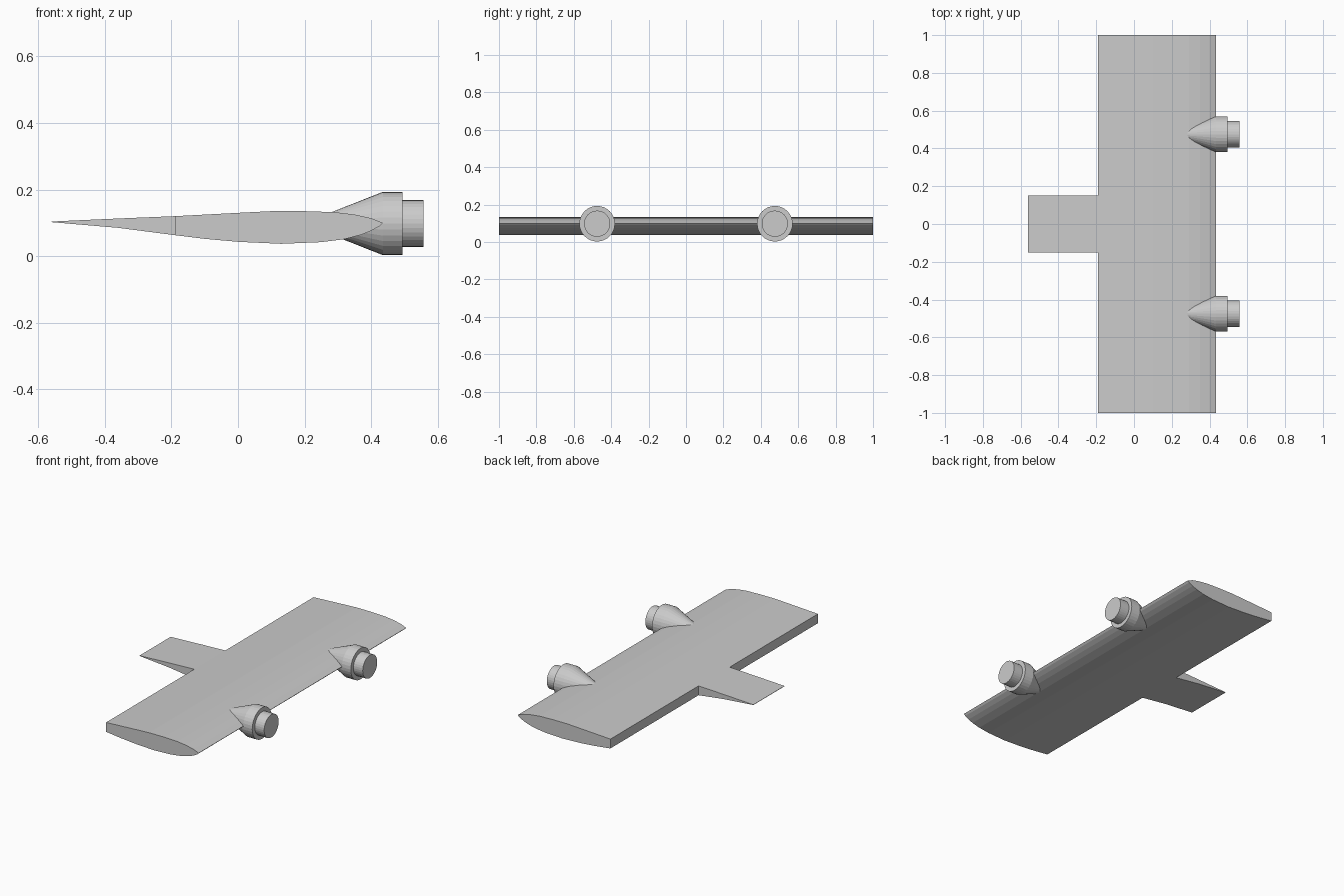
import bpy, bmesh
from math import radians
from mathutils import Matrix, Vector

cube = bpy.data.objects.get("Cube")
if cube:
    bpy.data.objects.remove(cube)

grey = bpy.data.materials.new("light grey")
grey.use_nodes = True
colour = (0.6, 0.6, 0.6, 1)
grey.diffuse_color = colour
grey.node_tree.nodes["Principled BSDF"].inputs["Base Color"].default_value = colour


def add_object(name, bm):
    bmesh.ops.recalc_face_normals(bm, faces=bm.faces)
    mesh = bpy.data.meshes.new(name)
    bm.to_mesh(mesh)
    bm.free()
    mesh.materials.append(grey)
    obj = bpy.data.objects.new(name, mesh)
    bpy.context.collection.objects.link(obj)
    return obj


# Wing: blunt-backed aerofoil section (x, z) swept along the span
SECTION = [(-0.19, 0.12), (0, 0.13), (0.1, 0.135), (0.2, 0.135), (0.29, 0.132),
           (0.35, 0.125), (0.4, 0.114), (0.435, 0.1), (0.425, 0.09), (0.4, 0.076),
           (0.37, 0.064), (0.32, 0.051), (0.25, 0.042), (0.13, 0.037), (0, 0.043),
           (-0.1, 0.052), (-0.19, 0.063)]
TAIL_HALF = 0.15

bm = bmesh.new()
end = bm.faces.new([bm.verts.new((x, -1, z)) for x, z in SECTION])
swept = bmesh.ops.extrude_face_region(bm, geom=[end], use_keep_orig=True)["geom"]
bmesh.ops.translate(bm, vec=(0, 2, 0),
                    verts=[v for v in swept if isinstance(v, bmesh.types.BMVert)])
for y in (-TAIL_HALF, TAIL_HALF):
    bmesh.ops.bisect_plane(bm, geom=bm.verts[:] + bm.edges[:] + bm.faces[:],
                           plane_co=(0, y, 0), plane_no=(0, 1, 0))

# Tail: middle of the blunt back face drawn out to a thin trailing edge
face = next(f for f in bm.faces
            if all(v.co.x < -0.18 and abs(v.co.y) < TAIL_HALF + 0.01 for v in f.verts))
for x, low, high in ((-0.36, 0.085, 0.113), (-0.56, 0.102, 0.104)):
    geom = bmesh.ops.extrude_face_region(bm, geom=[face])["geom"]
    if face.is_valid:
        bmesh.ops.delete(bm, geom=[face], context='FACES_ONLY')
    face = next(g for g in geom if isinstance(g, bmesh.types.BMFace))
    middle = face.calc_center_median().z
    for v in face.verts:
        v.co.x, v.co.z = x, (high if v.co.z > middle else low)
add_object("wing_and_tail", bm)


# Engines: cone, drum and smaller front hub, along x
def add_tube(bm, x0, x1, r0, r1, y):
    place = Matrix.Translation(Vector(((x0 + x1) / 2, y, 0.098)))
    bmesh.ops.create_cone(bm, cap_ends=True, segments=32, radius1=r0, radius2=r1,
                          depth=x1 - x0,
                          matrix=place @ Matrix.Rotation(radians(90), 4, 'Y'))


for side, y in (("front", -0.475), ("back", 0.475)):
    bm = bmesh.new()
    add_tube(bm, 0.195, 0.435, 0, 0.095, y)
    add_tube(bm, 0.435, 0.495, 0.095, 0.095, y)
    # Join cone to drum and drop the hidden caps between them
    inner = [f for f in bm.faces if len(f.verts) > 4
             and abs(f.calc_center_median().x - 0.435) < 0.001]
    bmesh.ops.delete(bm, geom=inner, context='FACES_ONLY')
    bmesh.ops.remove_doubles(bm, verts=bm.verts, dist=0.0005)
    add_object(side + "_engine_nacelle", bm)

    bm = bmesh.new()
    add_tube(bm, 0.49, 0.558, 0.07, 0.07, y)
    add_object(side + "_engine_hub", bm)
